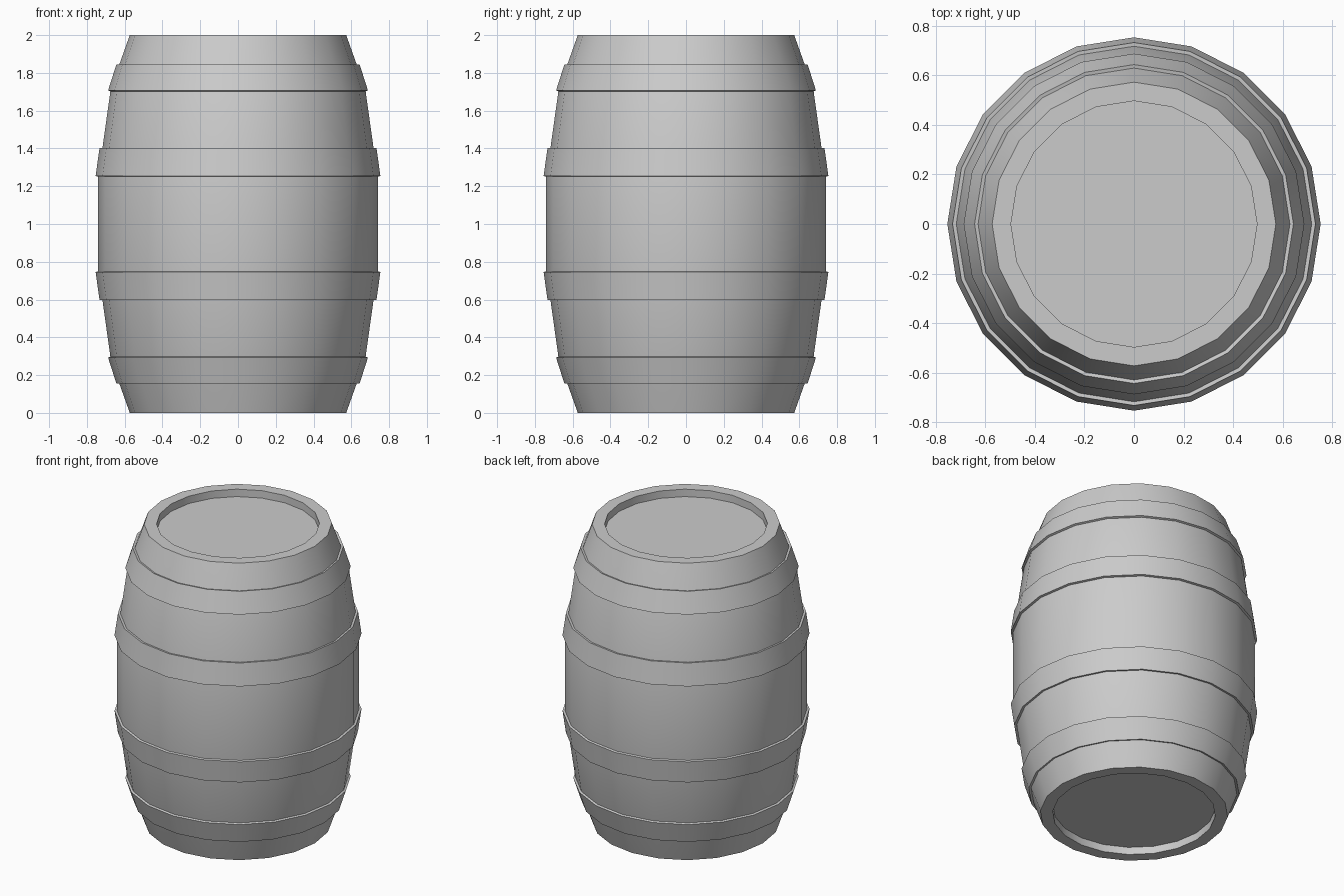
import bpy, bmesh, math

if "Cube" in bpy.data.objects:
    bpy.data.objects.remove(bpy.data.objects["Cube"])

SIDES = 20


def lathe(name, profile, closed=False):
    """Spin an (r, z) profile around z; open profiles are capped at both ends."""
    bm = bmesh.new()
    rings = []
    for r, z in profile:
        rings.append([bm.verts.new((r * math.cos(2 * math.pi * i / SIDES),
                                    r * math.sin(2 * math.pi * i / SIDES), z))
                      for i in range(SIDES)])
    pairs = list(zip(rings, rings[1:]))
    if closed:
        pairs.append((rings[-1], rings[0]))
    for a, b in pairs:
        for i in range(SIDES):
            j = (i + 1) % SIDES
            bm.faces.new((a[i], a[j], b[j], b[i]))
    if not closed:
        bm.faces.new(rings[0])
        bm.faces.new(rings[-1])
    bmesh.ops.recalc_face_normals(bm, faces=bm.faces)
    mesh = bpy.data.meshes.new(name)
    bm.to_mesh(mesh)
    bm.free()
    obj = bpy.data.objects.new(name, mesh)
    bpy.context.collection.objects.link(obj)
    bpy.ops.object.select_all(action='DESELECT')
    obj.select_set(True)
    bpy.context.view_layer.objects.active = obj
    bpy.ops.object.shade_smooth_by_angle(angle=math.radians(30))
    return obj


def mirror(profile):
    """Reflect a profile across the mid height z = 1."""
    return [(r, 2 - z) for r, z in reversed(profile)]


# Barrel body: recessed head, rim, then bulging staves
lower = [(0.497, 0.05), (0.497, 0), (0.573, 0), (0.63, 0.16),
         (0.676, 0.30), (0.718, 0.60), (0.74, 0.75)]
lathe("barrel_body", lower + mirror(lower))

# Metal hoops: cross-sections slightly proud of the staves, inner edge embedded
hoops = {
    "end_hoop": [(0.62, 0.162), (0.644, 0.156), (0.688, 0.293), (0.666, 0.302)],
    "middle_hoop": [(0.708, 0.601), (0.733, 0.598), (0.754, 0.746), (0.73, 0.752)],
}
for name, section in hoops.items():
    lathe("lower_" + name, section, closed=True)
    lathe("upper_" + name, mirror(section), closed=True)
